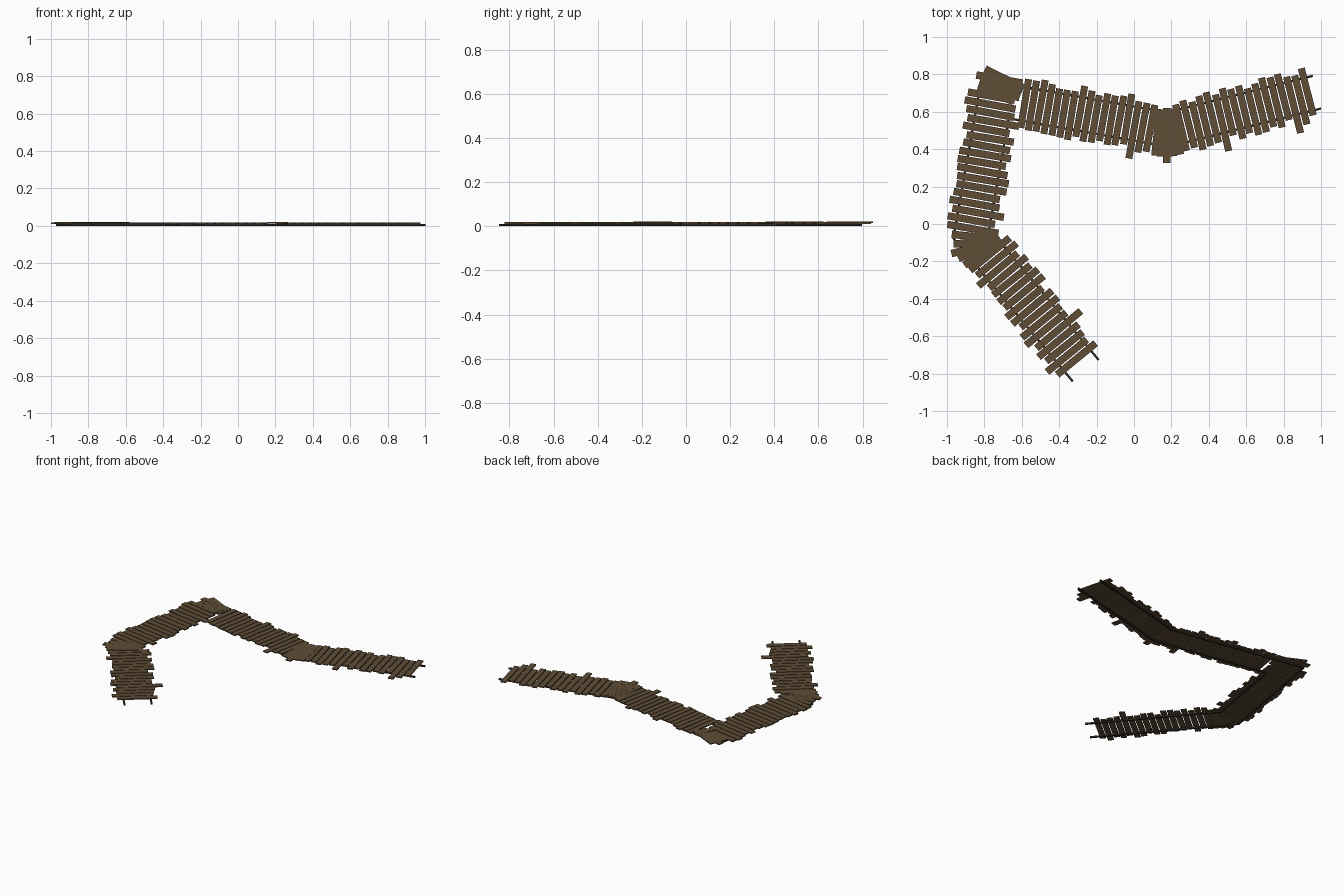
import bpy, bmesh, math, random
from mathutils import Vector, Matrix

if "Cube" in bpy.data.objects:
    bpy.data.objects.remove(bpy.data.objects["Cube"])

random.seed(7)

def material(name, col):
    m = bpy.data.materials.new(name)
    m.diffuse_color = (*col, 1)
    m.use_nodes = True
    m.node_tree.nodes["Principled BSDF"].inputs["Base Color"].default_value = m.diffuse_color
    return m

wood = material("weathered brown wood", (0.115, 0.075, 0.038))
dark = material("dark beam wood", (0.03, 0.021, 0.014))

def box(bm, centre, angle, length, width, z0, z1):
    """Box whose length runs along the given angle in the ground plane."""
    mat = (Matrix.Translation((centre[0], centre[1], (z0 + z1) / 2))
           @ Matrix.Rotation(angle, 4, 'Z')
           @ Matrix.Diagonal((length, width, z1 - z0, 1)))
    bmesh.ops.create_cube(bm, size=1, matrix=mat)

def finish(bm, name, mat):
    me = bpy.data.meshes.new(name)
    bm.to_mesh(me)
    bm.free()
    me.materials.append(mat)
    bpy.context.collection.objects.link(bpy.data.objects.new(name, me))

# Straight runs of planks: start, end, plank count, {index: side of long plank}
runs = {
    "east_planks": ((0.25, 0.522), (0.93, 0.692), 17, {5: -1, 14: -1}),
    "north_planks": ((-0.585, 0.641), (0.09, 0.523), 17, {14: -1}),
    "west_planks": ((-0.743, 0.68), (-0.866, -0.025), 17, {}),
    "south_planks": ((-0.775, -0.165), (-0.315, -0.727), 17, {12: 1}),
}
for name, (a, b, n, long_ones) in runs.items():
    a, b = Vector(a), Vector(b)
    d = (b - a).normalized()
    nrm = Vector((-d.y, d.x))
    ang = math.atan2(nrm.y, nrm.x)
    pitch = (b - a).length / (n - 1)
    bm = bmesh.new()
    for i in range(n):
        side = long_ones.get(i, 0)
        shift = side * 0.035 if side else random.uniform(-0.02, 0.02)
        length = 0.31 if side else random.uniform(0.25, 0.28)
        z = random.uniform(0, 0.001)
        box(bm, a + d * pitch * i + nrm * shift, ang + random.uniform(-0.015, 0.015),
            length, pitch * 0.86, 0.01 + z, 0.018 + z)
    finish(bm, name, wood)

# Fanned planks covering each bend: x, y, angle in degrees, length
fans = {
    "northwest_corner_planks": [(-0.725, 0.70, -12, 0.23), (-0.715, 0.73, -16, 0.23),
                                (-0.72, 0.775, -10, 0.25), (-0.703, 0.757, -21, 0.23),
                                (-0.693, 0.778, -26, 0.23), (-0.65, 0.70, 70, 0.12)],
    "southwest_corner_planks": [(-0.85, -0.068, -6, 0.25), (-0.85, -0.10, 3, 0.23),
                                (-0.855, -0.128, 14, 0.25), (-0.835, -0.137, 25, 0.23),
                                (-0.81, -0.15, 36, 0.24)],
    "northeast_corner_planks": [(0.125, 0.49, 84, 0.25), (0.15, 0.485, 87, 0.25),
                                (0.176, 0.473, 90, 0.295), (0.2, 0.487, 95, 0.25),
                                (0.226, 0.495, 100, 0.25)],
}
for name, planks in fans.items():
    bm = bmesh.new()
    for i, (x, y, deg, length) in enumerate(planks):
        box(bm, (x, y), math.radians(deg), length, 0.04,
            0.011 + i * 0.0006, 0.0185 + i * 0.0006)
    finish(bm, name, wood)

# Two support beams following the walkway, mitred at the bends
path = [Vector(p) for p in ((0.975, 0.704), (0.18, 0.505), (-0.743, 0.669),
                            (-0.87, -0.05), (-0.26, -0.782))]
dirs = [(q - p).normalized() for p, q in zip(path, path[1:])]
for name, off in (("outer_beam", -0.09), ("inner_beam", 0.09)):
    pts = []
    for i, p in enumerate(path):
        d0, d1 = dirs[max(i - 1, 0)], dirs[min(i, 3)]
        n0, n1 = Vector((-d0.y, d0.x)), Vector((-d1.y, d1.x))
        m = (n0 + n1).normalized()
        pts.append(p + m * off / m.dot(n0))
    bm = bmesh.new()
    for p, q in zip(pts, pts[1:]):
        d = q - p
        box(bm, (p + q) / 2, math.atan2(d.y, d.x), d.length + 0.006, 0.012, 0, 0.0105)
    finish(bm, name, dark)
